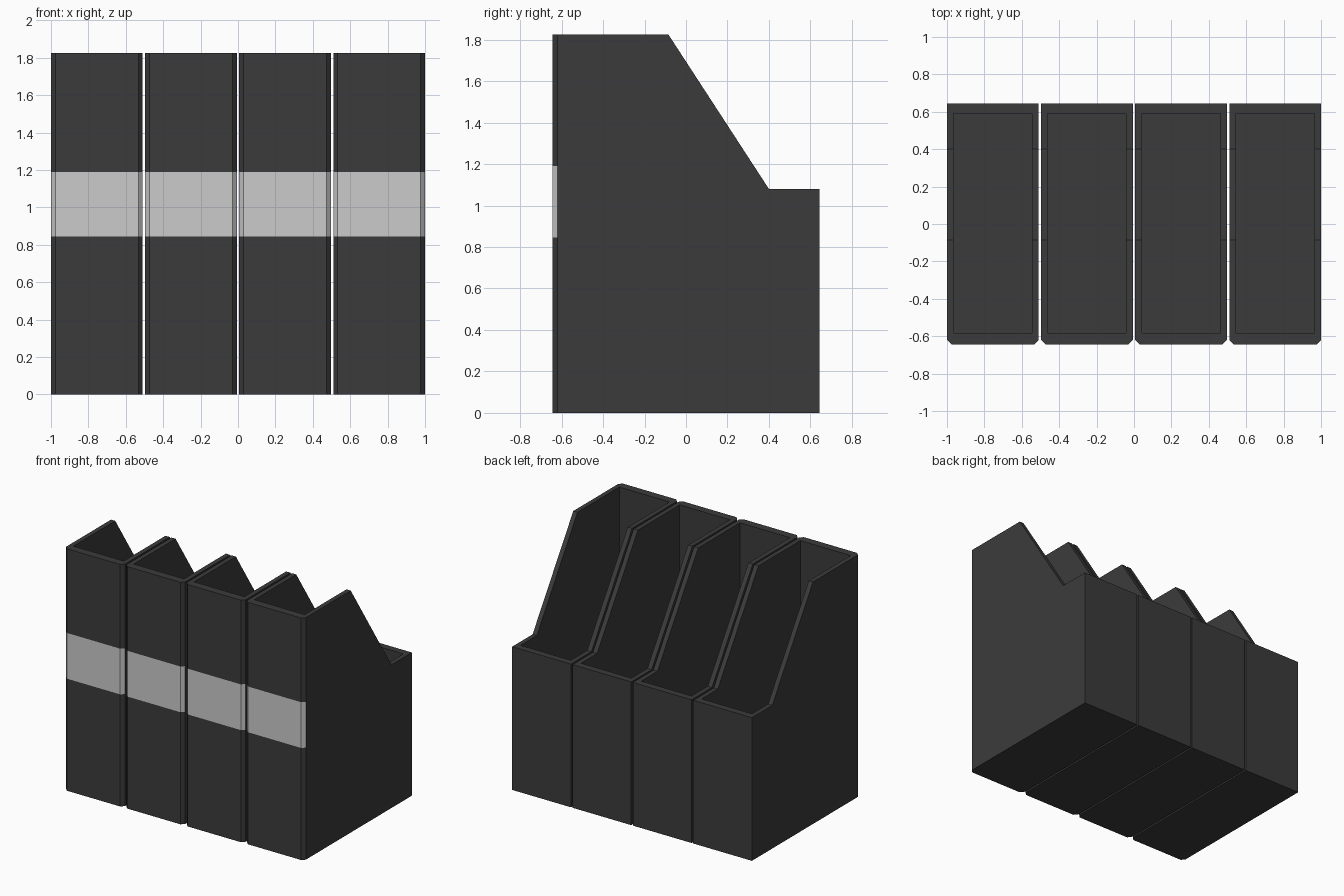
import bpy, bmesh

if "Cube" in bpy.data.objects:
    bpy.data.objects.remove(bpy.data.objects["Cube"])

W, YF, YB, H, LOW = 0.49, -0.643, 0.643, 1.825, 1.08
PITCH = (2.0 - W) / 3
Y1, Y2 = -0.085, 0.40          # where the side slope starts and ends
LABEL = (0.845, 1.19)


def material(name, v):
    m = bpy.data.materials.new(name)
    m.diffuse_color = (v, v, v, 1)
    m.use_nodes = True
    m.node_tree.nodes["Principled BSDF"].inputs["Base Color"].default_value = m.diffuse_color
    return m


body = material("charcoal card", 0.044)
label = material("pale grey label", 0.60)


def rim_height(y):
    t = min(max((y - Y1) / (Y2 - Y1), 0), 1)
    return H + (LOW - H) * t


def file_holder(i):
    x0 = -1 + i * PITCH
    bm = bmesh.new()
    # outer block
    bmesh.ops.create_cube(bm, size=1)
    for v in bm.verts:
        v.co = (x0 + (v.co.x + 0.5) * W,
                YF + (v.co.y + 0.5) * (YB - YF),
                (v.co.z + 0.5) * H)
    # hollow inside: inset the top and push a copy down to the floor
    top = max(bm.faces, key=lambda f: f.calc_center_median().z)
    bmesh.ops.inset_region(bm, faces=[top], thickness=0.05)
    for v in top.verts:
        v.co.y = -0.583 if v.co.y < 0 else 0.592
    floor = bmesh.ops.extrude_discrete_faces(bm, faces=[top])["faces"][0]
    for v in floor.verts:
        v.co.z = 0.05
    # chamfer the two upright front corners
    corners = [e for e in bm.edges
               if all(abs(v.co.y - YF) < 1e-4 for v in e.verts)
               and abs(e.verts[0].co.z - e.verts[1].co.z) > 1]
    bmesh.ops.bevel(bm, geom=corners, offset=0.023, segments=1, affect='EDGES')
    # sloped rim
    for y in (Y1, Y2):
        bmesh.ops.bisect_plane(bm, geom=bm.verts[:] + bm.edges[:] + bm.faces[:],
                               plane_co=(0, y, 0), plane_no=(0, 1, 0))
    for v in bm.verts:
        if v.co.z > H - 1e-3:
            v.co.z = rim_height(v.co.y)
    # label band cut into the front and its chamfers
    bm.normal_update()

    def front_faces():
        return [f for f in bm.faces if f.normal.y < -0.3
                and f.calc_center_median().y < -0.62]
    for z in LABEL:
        fs = front_faces()
        geom = list({v for f in fs for v in f.verts}) + \
            list({e for f in fs for e in f.edges}) + fs
        bmesh.ops.bisect_plane(bm, geom=geom, plane_co=(0, 0, z), plane_no=(0, 0, 1))
        bm.normal_update()
    for f in front_faces():
        if LABEL[0] < f.calc_center_median().z < LABEL[1]:
            f.material_index = 1
    bmesh.ops.recalc_face_normals(bm, faces=bm.faces[:])
    me = bpy.data.meshes.new("file_holder")
    bm.to_mesh(me)
    bm.free()
    me.materials.append(body)
    me.materials.append(label)
    ob = bpy.data.objects.new(f"file_holder_{i + 1}", me)
    bpy.context.collection.objects.link(ob)


for i in range(4):
    file_holder(i)
